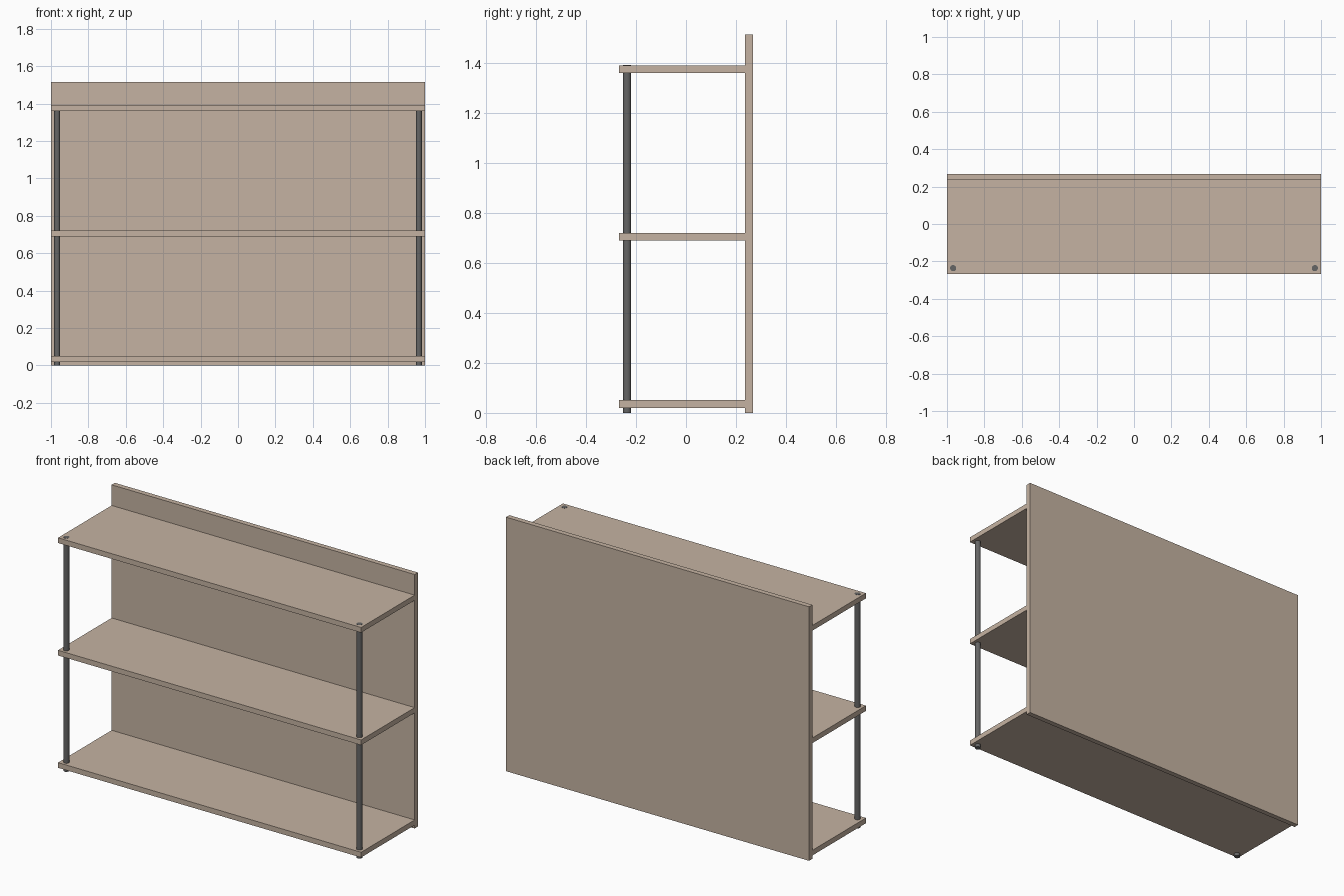
import bpy
import math

if "Cube" in bpy.data.objects:
    bpy.data.objects.remove(bpy.data.objects["Cube"])

W, D, H = 2.0, 0.536, 1.515   # overall size
T = 0.031                     # board thickness
POST_R, POST_X, POST_Y = 0.0165, 0.967, -0.236
SHELF_Z = {"bottom_shelf": 0.02, "middle_shelf": 0.69, "top_shelf": 1.361}


def material(name, color):
    mat = bpy.data.materials.new(name)
    mat.diffuse_color = (*color, 1.0)
    mat.use_nodes = True
    mat.node_tree.nodes["Principled BSDF"].inputs["Base Color"].default_value = mat.diffuse_color
    return mat


wood = material("pale_wood", (0.56, 0.45, 0.36))
metal = material("dark_metal", (0.13, 0.13, 0.13))


def board(name, y0, y1, z0, z1):
    bpy.ops.mesh.primitive_cube_add(size=1, location=(0, (y0 + y1) / 2, (z0 + z1) / 2))
    ob = bpy.context.object
    ob.name = name
    ob.scale = (W, y1 - y0, z1 - z0)
    bpy.ops.object.transform_apply(location=False, rotation=False, scale=True)
    ob.data.materials.append(wood)


def post(name, x, height):
    bpy.ops.mesh.primitive_cylinder_add(vertices=32, radius=POST_R, depth=height,
                                        location=(x, POST_Y, height / 2))
    ob = bpy.context.object
    ob.name = name
    ob.data.materials.append(metal)
    bpy.ops.object.shade_smooth_by_angle(angle=math.radians(30))


# Full-height back panel
board("back_panel", D / 2 - T, D / 2, 0, H)

# Shelves butt against the panel
for name, z in SHELF_Z.items():
    board(name, -D / 2, D / 2 - T, z, z + T)

# Front posts run through all shelves, ends just proud of the top one
for side, x in (("left", -POST_X), ("right", POST_X)):
    post(f"{side}_front_post", x, SHELF_Z["top_shelf"] + T + 0.001)
